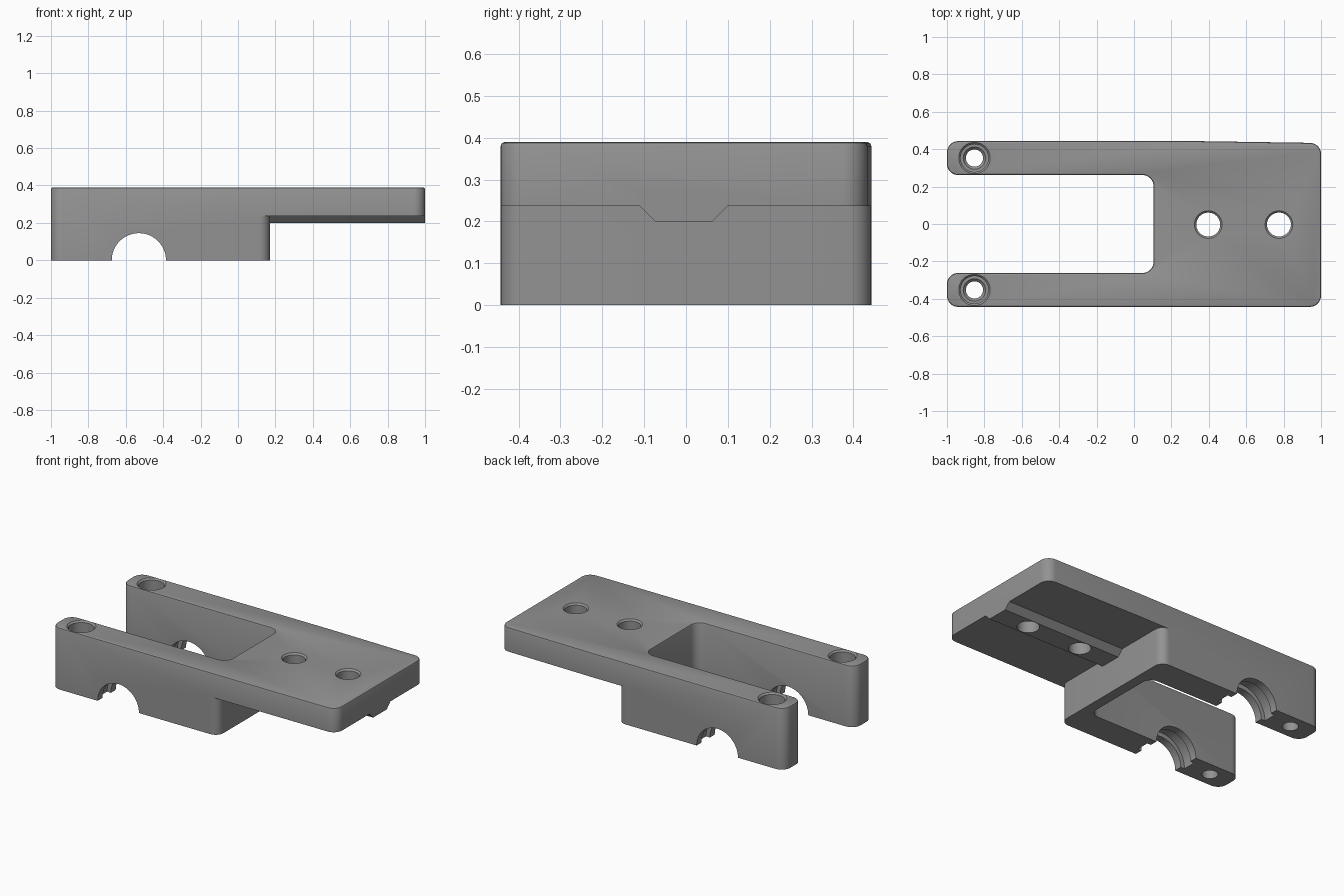
import bpy, bmesh, math
from mathutils import Vector

if "Cube" in bpy.data.objects:
    bpy.data.objects.remove(bpy.data.objects["Cube"])

grey = bpy.data.materials.new("mid grey")
grey.diffuse_color = (0.29, 0.29, 0.29, 1)
grey.use_nodes = True
grey.node_tree.nodes["Principled BSDF"].inputs["Base Color"].default_value = grey.diffuse_color


def rounded(points, steps=8):
    """Round the corners of a 2D outline given as (x, y, radius)."""
    out, n = [], len(points)
    for i, (x, y, r) in enumerate(points):
        p = Vector((x, y))
        if r == 0:
            out.append(p)
            continue
        a = (Vector(points[i - 1][:2]) - p).normalized()
        b = (Vector(points[(i + 1) % n][:2]) - p).normalized()
        half = a.angle(b) / 2
        centre = p + (a + b).normalized() * r / math.sin(half)
        start = p + a * r / math.tan(half) - centre
        end = p + b * r / math.tan(half) - centre
        turn = math.atan2(start.x * end.y - start.y * end.x, start.dot(end))
        for k in range(steps + 1):
            t = turn * k / steps
            c, s = math.cos(t), math.sin(t)
            out.append(centre + Vector((start.x * c - start.y * s,
                                        start.x * s + start.y * c)))
    return out


def prism(name, outline, lo, hi, axis="z", chamfer=0):
    """Extrude a 2D outline along z, y (outline in xz) or x (outline in yz)."""
    place = {"z": lambda p, h: (p[0], p[1], h),
             "y": lambda p, h: (p[0], h, p[1]),
             "x": lambda p, h: (h, p[0], p[1])}[axis]
    bm = bmesh.new()
    rings = [[bm.verts.new(place(p, h)) for p in outline] for h in (lo, hi)]
    n = len(outline)
    bm.faces.new(rings[0])
    top = bm.faces.new(rings[1])
    for i in range(n):
        j = (i + 1) % n
        bm.faces.new((rings[0][i], rings[0][j], rings[1][j], rings[1][i]))
    bmesh.ops.recalc_face_normals(bm, faces=bm.faces)
    if chamfer:
        bmesh.ops.bevel(bm, geom=list(top.edges), offset=chamfer, segments=2,
                        profile=0.5, affect="EDGES")
    return finish(name, bm)


def turned(name, x, y, profile, sides=40):
    """Closed turned solid from (radius, z) pairs, top to bottom."""
    bm = bmesh.new()
    rings = [[bm.verts.new((x + r * math.cos(2 * math.pi * k / sides),
                            y + r * math.sin(2 * math.pi * k / sides), z))
              for k in range(sides)] for r, z in profile]
    bm.faces.new(rings[0])
    bm.faces.new(rings[-1])
    for a, b in zip(rings, rings[1:]):
        for k in range(sides):
            j = (k + 1) % sides
            bm.faces.new((a[k], a[j], b[j], b[k]))
    bmesh.ops.recalc_face_normals(bm, faces=bm.faces)
    return finish(name, bm)


def finish(name, bm):
    me = bpy.data.meshes.new(name)
    bm.to_mesh(me)
    bm.free()
    me.materials.append(grey)
    ob = bpy.data.objects.new(name, me)
    bpy.context.collection.objects.link(ob)
    return ob


def combine(target, tool, operation):
    mod = target.modifiers.new("cut", "BOOLEAN")
    mod.operation, mod.solver, mod.object = operation, "EXACT", tool
    bpy.context.view_layer.objects.active = target
    bpy.ops.object.modifier_apply(modifier=mod.name)
    bpy.data.objects.remove(tool)


def circle(cx, cz, r, n=64):
    return [(cx + r * math.cos(2 * math.pi * k / n),
             cz + r * math.sin(2 * math.pi * k / n)) for k in range(n)]


# Forked body, full height, with softened top edge
W, S, TOP, UNDER = 0.443, 0.262, 0.39, 0.237
body = prism("clamp_body", rounded([
    (-1, -W, 0.06), (1, -W, 0.06), (1, W - 0.01, 0.06), (0.34, W, 0),
    (-1, W, 0.06), (-1, S, 0.06), (0.105, S, 0.06),
    (0.105, -S, 0.06), (-1, -S, 0.06)]), 0, TOP, chamfer=0.01)

# Space under the overhanging plate, leaving rounded block corners
combine(body, prism("under_plate_cutter", rounded([
    (0.11, -W, 0), (0.11, -0.6, 0), (1.2, -0.6, 0), (1.2, 0.6, 0),
    (0.11, 0.6, 0), (0.11, W, 0), (0.17, W, 0.055), (0.17, -W, 0.055)]),
    -0.1, UNDER), "DIFFERENCE")

# Tapered rib under the plate
combine(body, prism("rib", [(-0.11, UNDER), (-0.073, 0.2), (0.063, 0.2),
                            (0.1, UNDER), (0.1, 0.27), (-0.11, 0.27)],
                    0.12, 1, axis="x"), "UNION")

# Half-round seat through both legs, with a wider groove inside each
combine(body, prism("seat_cutter", circle(-0.53, 0, 0.145), -0.6, 0.6, "y"),
        "DIFFERENCE")
for side in (-1, 1):
    y = side * (W + S) / 2
    combine(body, prism("groove_cutter", circle(-0.53, 0, 0.172),
                        y - 0.042, y + 0.042, "y"), "DIFFERENCE")
    # Counterbored screw hole in each leg
    combine(body, turned("screw_cutter", -0.853, y, [
        (0.094, TOP + 0.01), (0.074, TOP - 0.01), (0.074, 0.24),
        (0.06, 0.24), (0.046, 0.225), (0.046, -0.1)]), "DIFFERENCE")

# Two plate holes with chamfered rims
for x in (0.397, 0.775):
    combine(body, turned("plate_hole_cutter", x, -0.003, [
        (0.084, TOP + 0.01), (0.064, TOP - 0.01), (0.064, 0.1)]), "DIFFERENCE")

# Smooth curved walls, crisp edges
bpy.ops.object.select_all(action="DESELECT")
body.select_set(True)
bpy.context.view_layer.objects.active = body
bpy.ops.object.shade_smooth_by_angle(angle=math.radians(30))
